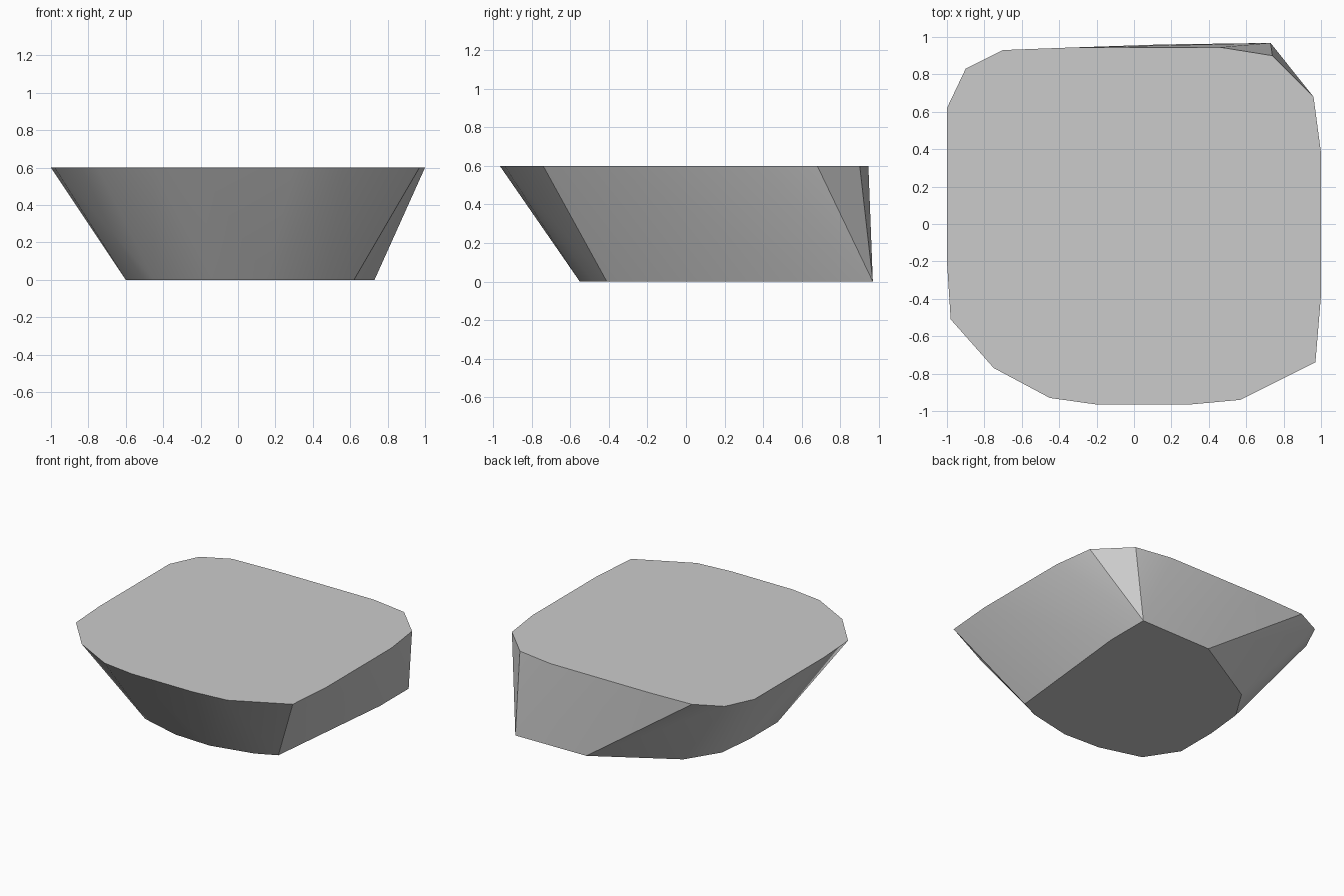
import bpy
import bmesh
import math

cube = bpy.data.objects.get("Cube")
if cube:
    bpy.data.objects.remove(cube, do_unlink=True)

HEIGHT = 0.6

# Outline of the flat top
top_outline = [
    (-1, 0.62), (-0.9, 0.83), (-0.7, 0.93), (-0.35, 0.943), (0.46, 0.945),
    (0.74, 0.9), (0.96, 0.68), (1, 0.38), (1, -0.38), (0.97, -0.74),
    (0.57, -0.94), (0.3, -0.965), (-0.2, -0.965), (-0.45, -0.93),
    (-0.75, -0.77), (-0.98, -0.51), (-1, -0.2),
]

# Outline of the smaller base, set off towards the back
base_outline = [
    (0.62, -0.41), (0.73, 0.63), (0.73, 0.968), (0.15, 0.96),
    (-0.42, 0.63), (-0.57, 0.39), (-0.6, 0.1), (-0.6, -0.22),
    (-0.45, -0.45), (-0.14, -0.537), (0.15, -0.55), (0.47, -0.48),
]

# Stone colour
stone = bpy.data.materials.new("grey_stone")
stone.use_nodes = True
colour = (0.6, 0.6, 0.6, 1)
stone.diffuse_color = colour
stone.node_tree.nodes["Principled BSDF"].inputs["Base Color"].default_value = colour

# Slab: the convex skin stretched between the two outlines
bm = bmesh.new()
for outline, z in ((top_outline, HEIGHT), (base_outline, 0)):
    for x, y in outline:
        bm.verts.new((x, y, z))
hull = bmesh.ops.convex_hull(bm, input=bm.verts[:])
loose = {v for v in hull["geom_interior"] + hull["geom_unused"]
         if isinstance(v, bmesh.types.BMVert)}
bmesh.ops.delete(bm, geom=list(loose), context="VERTS")

# Merge the flat top and base into single faces
bmesh.ops.dissolve_limit(bm, angle_limit=math.radians(0.5),
                         verts=bm.verts[:], edges=bm.edges[:])
bmesh.ops.recalc_face_normals(bm, faces=bm.faces[:])

mesh = bpy.data.meshes.new("stone_slab")
bm.to_mesh(mesh)
bm.free()
mesh.materials.append(stone)
slab = bpy.data.objects.new("stone_slab", mesh)
bpy.context.collection.objects.link(slab)

# Soft sides, crisp rim and corners
bpy.ops.object.select_all(action="DESELECT")
slab.select_set(True)
bpy.context.view_layer.objects.active = slab
bpy.ops.object.shade_smooth_by_angle(angle=math.radians(30))
